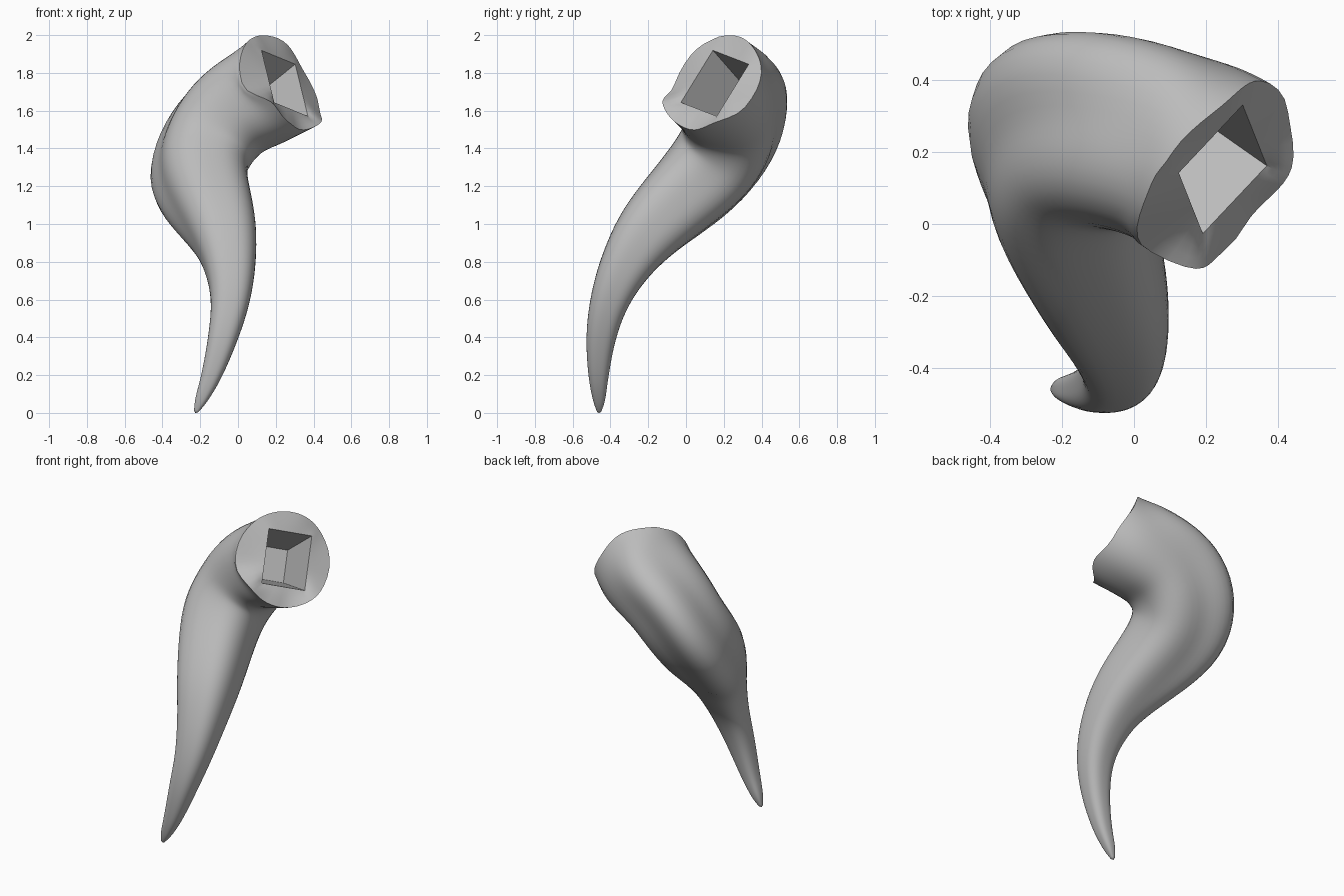
import bpy, bmesh, math
from mathutils import Vector

cube = bpy.data.objects.get("Cube")
if cube:
    bpy.data.objects.remove(cube)

# Centreline (x, y, z) and radius, from tip to mouth
PATH = [(-.222, -.46, .008, .012), (-.195, -.46, .07, .034), (-.14, -.463, .2, .056),
        (-.08, -.45, .4, .082), (-.04, -.403, .6, .108), (-.044, -.31, .8, .146),
        (-.09, -.165, 1.0, .193), (-.186, .09, 1.25, .238), (-.15, .21, 1.425, .25),
        (-.035, .235, 1.58, .262), (.135, .2, 1.682, .28), (.235, .142, 1.745, .288)]
# Mouth plane: outward normal and its two in-plane axes
NORMAL = Vector((.723, -.495, .481)).normalized()
U = Vector((0, 0, 1)).cross(NORMAL).normalized()
V = NORMAL.cross(U)
SOCKET = Vector((.2475, .1525, 1.745))
# Direction of the soft ridge along the outside of the bend
RIDGE = Vector((-1, 1, 0)).normalized()
# Uneven rim: angle in degrees, height above the mouth plane
RIM = [(-148, .045), (-122, .025), (-99, .008), (-66, .042), (-30, -.005),
       (14, -.015), (58, .02), (97, 0), (115, -.015), (177, -.055)]
STEPS = 6
SIDE = 12


def spline(a, b, c, d, t):
    """Catmull-Rom blend between b and c."""
    return .5 * (2 * b + (c - a) * t + (2 * a - 5 * b + 4 * c - d) * t * t
                 + (3 * b - a - 3 * c + d) * t ** 3)


def rim_height(angle):
    deg = math.degrees(angle)
    pts = [(a - 360, h) for a, h in RIM] + RIM + [(a + 360, h) for a, h in RIM]
    for (a, h), (b, k) in zip(pts, pts[1:]):
        if a <= deg < b:
            t = (deg - a) / (b - a)
            return h + (k - h) * t * t * (3 - 2 * t)
    return 0


def section(direction, ridge, knot):
    """Radius factor: slightly square, with a ridge on the outside of the bend."""
    along = max(-1, min(1, direction.dot(ridge)))
    reach = min(1, abs(knot - 8) / 3)
    bulge = .36 * math.cos(reach * math.pi / 2) ** 2 * max(0, along) ** 10
    square = .045 * (1 - (knot / (len(PATH) - 1)) ** 8)
    return 1 + bulge + square * math.cos(4 * math.acos(along))


# Socket outline, whose corner directions set the spacing of every ring
tilt = math.radians(-18)
corners = [Vector((sx * .135, sy * .165)) for sx, sy in ((1, 1), (-1, 1), (-1, -1), (1, -1))]
outline = []
for i in range(4):
    for k in range(SIDE):
        p = corners[i].lerp(corners[(i + 1) % 4], k / SIDE)
        outline.append(Vector((p.x * math.cos(tilt) - p.y * math.sin(tilt),
                               p.x * math.sin(tilt) + p.y * math.cos(tilt))))
angles = [math.atan2(p.y, p.x) for p in outline]

# Sample the centreline and even it out
knots = [Vector(p) for p in PATH]
end = (knots[-1].xyz + NORMAL * .12).to_4d()
end.w = .29
knots = [2 * knots[0] - knots[1]] + knots + [end]
samples = []
for i in range(1, len(knots) - 2):
    for s in range(STEPS):
        samples.append(spline(*knots[i - 1:i + 3], s / STEPS))
samples.append(knots[-2])
for _ in range(5):
    samples = ([samples[0]]
               + [(a + 2 * b + c) / 4 for a, b, c in zip(samples, samples[1:], samples[2:])]
               + [samples[-1]])

# Ring directions, eased so that neighbouring rings do not cross
last = len(samples) - 1
tangents = [(samples[min(i + 1, last)].xyz - samples[max(i - 1, 0)].xyz).normalized()
            for i in range(last)] + [NORMAL]
for _ in range(12):
    tangents = ([tangents[0]]
                + [(a + 2 * b + c).normalized()
                   for a, b, c in zip(tangents, tangents[1:], tangents[2:])]
                + [NORMAL])

bm = bmesh.new()


def bridge(first, second):
    n = len(first)
    for i in range(n):
        j = (i + 1) % n
        bm.faces.new((first[i], first[j], second[j], second[i]))


# Horn body: rings carried from the mouth back to the tip
side, ring, rim = U.copy(), None, None
for i in range(last, -1, -1):
    tangent = tangents[i]
    if i < last:
        side.rotate(tangents[i + 1].rotation_difference(tangent))
    up = tangent.cross(side)
    ridge = (RIDGE - tangent * RIDGE.dot(tangent)).normalized()
    fade = max(0, 1 - (last - i) / 8)
    verts = []
    for a in angles:
        out = math.cos(a) * side + math.sin(a) * up
        radius = samples[i].w * section(out, ridge, i / STEPS)
        verts.append(bm.verts.new(samples[i].xyz + out * radius
                                  + tangent * rim_height(a) * fade))
    if ring:
        bridge(ring, verts)
    else:
        rim = verts
    ring = verts
# Rounded tip
tip = bm.verts.new(samples[0].xyz - tangents[0] * .01)
for i in range(len(ring)):
    bm.faces.new((ring[i], ring[(i + 1) % len(ring)], tip))

# Mouth face: the rim waves settle toward the socket edge
edge = [SOCKET + U * p.x + V * p.y for p in outline]
previous = rim
for t in (.25, .5, .75, 1):
    verts = [bm.verts.new(r.co.lerp(e, t)) for r, e in zip(rim, edge)]
    bridge(previous, verts)
    previous = verts

# Tapered rectangular socket
base = SOCKET - NORMAL * .38 + U * .035
floor = [bm.verts.new(base + (U * p.x + V * p.y) * .6) for p in outline]
bridge(previous, floor)
bm.faces.new(floor)
bmesh.ops.recalc_face_normals(bm, faces=bm.faces)

mesh = bpy.data.meshes.new("horn")
bm.to_mesh(mesh)
bm.free()
horn = bpy.data.objects.new("horn", mesh)
bpy.context.scene.collection.objects.link(horn)

grey = bpy.data.materials.new("plain grey")
grey.use_nodes = True
colour = (.5, .5, .5, 1)
grey.diffuse_color = colour
grey.node_tree.nodes["Principled BSDF"].inputs["Base Color"].default_value = colour
mesh.materials.append(grey)

bpy.ops.object.select_all(action='DESELECT')
horn.select_set(True)
bpy.context.view_layer.objects.active = horn
bpy.ops.object.shade_smooth_by_angle(angle=math.radians(40))
